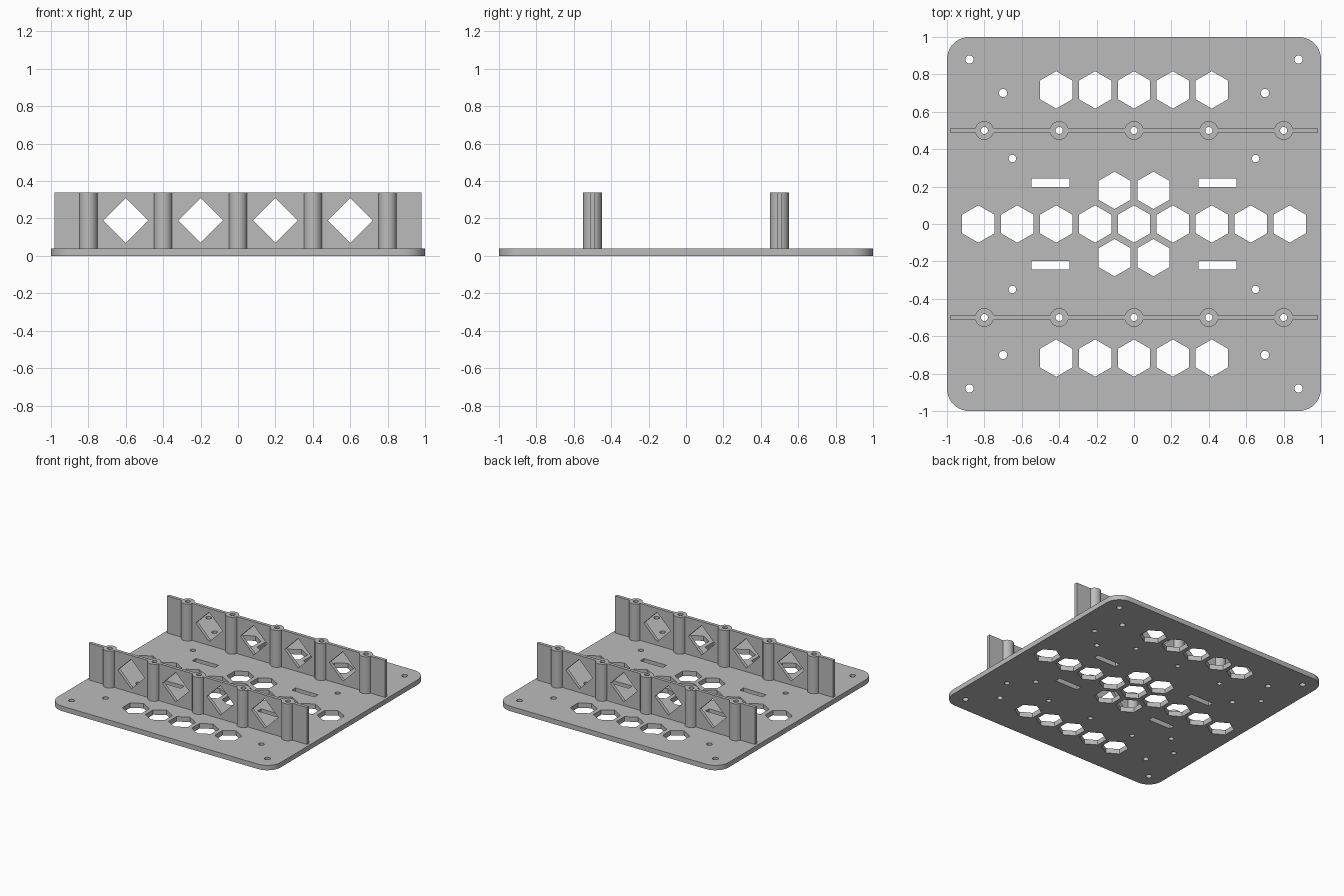
import bpy, bmesh, math
from mathutils import Matrix

cube = bpy.data.objects.get("Cube")
if cube:
    bpy.data.objects.remove(cube, do_unlink=True)

grey = bpy.data.materials.new("plain_grey")
grey.use_nodes = True
grey.diffuse_color = (0.5, 0.5, 0.5, 1)
grey.node_tree.nodes["Principled BSDF"].inputs["Base Color"].default_value = (0.5, 0.5, 0.5, 1)

PLATE = 0.04
TOP = 0.34
WALL_Y = 0.5
WALL_T = 0.026
POST_R = 0.05
BORE_R = 0.019
POSTS = [-0.8, -0.4, 0, 0.4, 0.8]
SIGNS = (-1, 1)


def ngon(cx, cy, r, n=24, start=0.0):
    return [(cx + r * math.cos(start + math.tau * i / n),
             cy + r * math.sin(start + math.tau * i / n)) for i in range(n)]


def rect(x0, x1, y0, y1):
    return [(x0, y0), (x1, y0), (x1, y1), (x0, y1)]


def rounded_square(half, r, steps=10):
    pts = []
    for k, (sx, sy) in enumerate([(1, 1), (-1, 1), (-1, -1), (1, -1)]):
        for i in range(steps + 1):
            a = math.pi / 2 * (k + i / steps)
            pts.append((sx * (half - r) + r * math.cos(a),
                        sy * (half - r) + r * math.sin(a)))
    return pts


def extruded(name, loops, depth, matrix):
    """Fill nested outlines (inner ones become holes) and extrude by depth."""
    curve = bpy.data.curves.new(name, 'CURVE')
    curve.dimensions = '2D'
    curve.fill_mode = 'BOTH'
    curve.extrude = depth / 2
    for loop in loops:
        spline = curve.splines.new('POLY')
        spline.points.add(len(loop) - 1)
        for point, (x, y) in zip(spline.points, loop):
            point.co = (x, y, 0, 1)
        spline.use_cyclic_u = True
    temp = bpy.data.objects.new(name + "_outline", curve)
    bpy.context.collection.objects.link(temp)
    deps = bpy.context.evaluated_depsgraph_get()
    mesh = bpy.data.meshes.new_from_object(temp.evaluated_get(deps))
    bpy.data.objects.remove(temp, do_unlink=True)
    bpy.data.curves.remove(curve)
    # Weld caps to sides and orient faces outward
    bm = bmesh.new()
    bm.from_mesh(mesh)
    bmesh.ops.remove_doubles(bm, verts=bm.verts, dist=1e-5)
    bmesh.ops.recalc_face_normals(bm, faces=bm.faces)
    bm.transform(matrix)
    bm.to_mesh(mesh)
    bm.free()
    mesh.name = name
    mesh.materials.clear()
    mesh.materials.append(grey)
    obj = bpy.data.objects.new(name, mesh)
    bpy.context.collection.objects.link(obj)
    bpy.ops.object.select_all(action='DESELECT')
    obj.select_set(True)
    bpy.context.view_layer.objects.active = obj
    bpy.ops.object.shade_smooth_by_angle(angle=math.radians(30))
    return obj


# Base plate: hexagon vents, slots, screw holes and post bores
pitch = 0.208
hexes = [(i * pitch, 0) for i in range(-4, 5)]
hexes += [(i * pitch, s * 0.717) for i in range(-2, 3) for s in SIGNS]
hexes += [(sx * pitch / 2, sy * 0.18) for sx in SIGNS for sy in SIGNS]
loops = [rounded_square(1, 0.12)]
loops += [ngon(x, y, 0.1, 6, math.pi / 2) for x, y in hexes]
for sx in SIGNS:
    for sy in SIGNS:
        loops += [ngon(sx * x, sy * y, r) for x, y, r in
                  [(0.88, 0.88, 0.022), (0.7, 0.7, 0.022), (0.65, 0.35, 0.02)]]
        x, y = sx * 0.447, sy * 0.221
        loops.append(rect(x - 0.102, x + 0.102, y - 0.023, y + 0.023))
for s in SIGNS:
    loops += [ngon(x, s * WALL_Y, BORE_R) for x in POSTS]
extruded("base_plate", loops, PLATE, Matrix.Translation((0, 0, PLATE / 2)))

# Two rib walls: panels with diamond windows between hollow posts
upright = Matrix.Rotation(math.pi / 2, 4, 'X')
height = TOP - PLATE
middle = (TOP + PLATE) / 2
inset = 0.035
for s, side in zip(SIGNS, ("front", "back")):
    place = Matrix.Translation((0, s * WALL_Y, 0))
    ends = [-0.98 - inset] + POSTS + [0.98 + inset]
    for i, (a, b) in enumerate(zip(ends, ends[1:])):
        panel = [rect(a + inset, b - inset, PLATE, TOP)]
        if 0 < i < len(POSTS):
            panel.append(ngon((a + b) / 2, middle, 0.12, 4))
        extruded(f"{side}_wall_panel_{i + 1}", panel, WALL_T, place @ upright)
    for i, x in enumerate(POSTS):
        ring = [ngon(x, 0, POST_R, 32), ngon(x, 0, BORE_R)]
        extruded(f"{side}_post_{i + 1}", ring, height,
                 place @ Matrix.Translation((0, 0, middle)))
